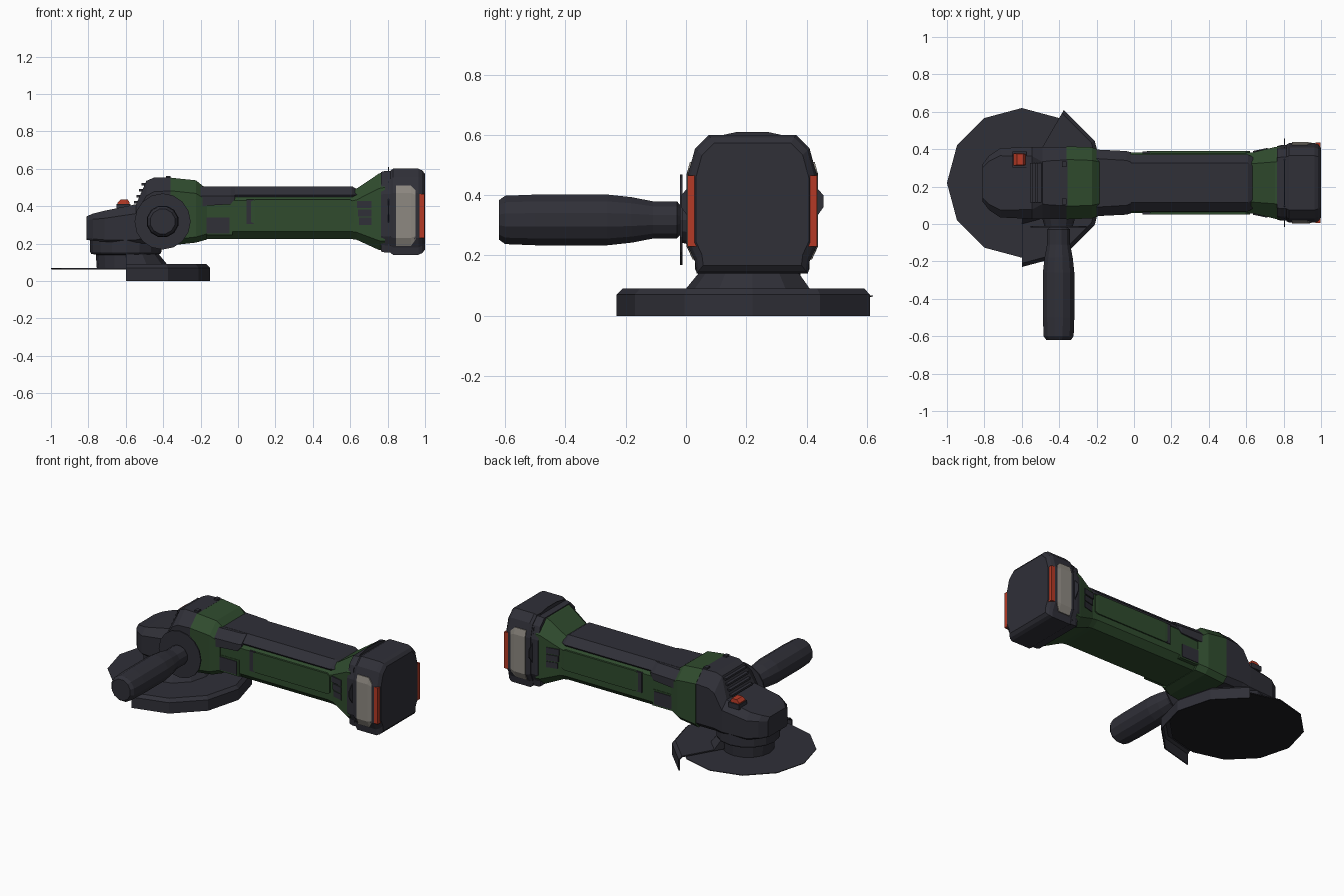
import bpy, bmesh, math
from math import cos, sin, radians, tau

YC = 0.22            # centre line of the tool body
HX = -0.60           # spindle axis


def material(name, rgb):
    m = bpy.data.materials.new(name)
    m.diffuse_color = (*rgb, 1)
    return m


DARK = material("dark grey", (0.029, 0.029, 0.039))
GREEN = material("green", (0.029, 0.071, 0.027))
ORANGE = material("orange", (0.46, 0.042, 0.019))
PALE = material("warm grey", (0.27, 0.25, 0.22))
BLACK = material("near black", (0.012, 0.012, 0.014))


def skin(name, rings, mat):
    """Join rings of equal point count into a closed solid with end caps."""
    bm = bmesh.new()
    vs = [[bm.verts.new(p) for p in r] for r in rings]
    n = len(rings[0])
    for a, b in zip(vs, vs[1:]):
        for i in range(n):
            j = (i + 1) % n
            bm.faces.new((a[i], a[j], b[j], b[i]))
    bm.faces.new(vs[0])
    bm.faces.new(vs[-1])
    bmesh.ops.recalc_face_normals(bm, faces=bm.faces)
    me = bpy.data.meshes.new(name)
    bm.to_mesh(me)
    bm.free()
    me.materials.append(mat)
    ob = bpy.data.objects.new(name, me)
    bpy.context.collection.objects.link(ob)
    return ob


def loft(name, sections, mat, yc=YC):
    """Loft along x; each section is (x, half profile of (offset, z))."""
    rings = []
    for x, half in sections:
        rings.append([(x, yc + h, z) for h, z in half] +
                     [(x, yc - h, z) for h, z in reversed(half)])
    return skin(name, rings, mat)


def octa(x, hw, z0, z1, ct, cb):
    """Chamfered rectangular section."""
    return x, [(hw - ct, z1), (hw, z1 - ct), (hw, z0 + cb), (hw - cb, z0)]


def block(name, x0, x1, hw, z0, z1, mat, yc=YC, hw1=None):
    return loft(name, [(x0, [(hw, z1), (hw, z0)]),
                       (x1, [(hw1 or hw, z1), (hw1 or hw, z0)])], mat, yc)


def lathe(name, prof, n, mat, axis="z", c=(HX, YC), phase=0.0):
    """Turn (radius, height) points about z, or about y with c = (x, z)."""
    rings = []
    for r, h in prof:
        ring = []
        for i in range(n):
            t = tau * i / n + phase
            u, v = c[0] + r * cos(t), c[1] + r * sin(t)
            ring.append((u, v, h) if axis == "z" else (u, h, v))
        rings.append(ring)
    return skin(name, rings, mat)


# cutting disc and spindle collars
lathe("cutting_disc", [(0.4, 0.064), (0.4, 0.068)], 12, DARK)
lathe("disc_underside", [(0.396, 0.062), (0.396, 0.064)], 12, BLACK)
lathe("spindle_collar", [(0.155, 0.068), (0.16, 0.14), (0.185, 0.145),
                         (0.19, 0.155), (0.19, 0.23)], 16, DARK)

# wheel guard: a 150 degree sweep of a thin skirt profile
guard = [(0.15, 0.145), (0.175, 0.145), (0.22, 0.09), (0.43, 0.09), (0.45, 0.07),
         (0.45, 0.0), (0.443, 0.0), (0.443, 0.068), (0.427, 0.082), (0.15, 0.082)]
skin("wheel_guard", [[(HX + r * cos(radians(a)), YC + r * sin(radians(a)), z)
                      for r, z in guard] for a in range(-90, 61, 30)], DARK)

# gear head
loft("gear_head", [octa(-0.81, 0.10, 0.22, 0.345, 0.02, 0.01),
                   octa(-0.775, 0.145, 0.215, 0.36, 0.03, 0.01),
                   octa(-0.715, 0.185, 0.21, 0.375, 0.04, 0.01),
                   octa(-0.545, 0.193, 0.20, 0.41, 0.05, 0.02),
                   octa(-0.49, 0.193, 0.20, 0.535, 0.08, 0.03),
                   octa(-0.45, 0.193, 0.20, 0.552, 0.075, 0.03),
                   octa(-0.355, 0.193, 0.20, 0.552, 0.07, 0.03)], DARK)
for i in range(4):                       # cooling ribs on the sloped face
    x, z = -0.545 + 0.014 * i, 0.415 + 0.032 * i
    block("head_rib", x - 0.012, x + 0.02, 0.105, z, z + 0.012, DARK)
block("lock_button_base", -0.65, -0.575, 0.042, 0.38, 0.412, DARK, 0.345)
loft("lock_button", [(-0.645, [(0.032, 0.418), (0.035, 0.38)]),
                     (-0.625, [(0.030, 0.436), (0.035, 0.38)]),
                     (-0.59, [(0.030, 0.436), (0.035, 0.38)]),
                     (-0.58, [(0.028, 0.42), (0.03, 0.38)])], ORANGE, 0.345)
for s in (-1, 1):
    block("head_screw", -0.385, -0.36, 0.015, 0.53, 0.562, DARK, YC + s * 0.10)

# green collar behind the head
loft("green_collar", [octa(-0.36, 0.195, 0.19, 0.552, 0.07, 0.03),
                      octa(-0.225, 0.19, 0.205, 0.538, 0.07, 0.03),
                      octa(-0.165, 0.168, 0.222, 0.49, 0.06, 0.03)], GREEN)

# main barrel with dark top grip
loft("barrel", [octa(-0.22, 0.162, 0.225, 0.49, 0.06, 0.04),
                octa(0.63, 0.162, 0.225, 0.49, 0.06, 0.04)], GREEN)


def grip(x, d=0.0):
    return x, [(0.105 - d, 0.506 - d), (0.152 - d, 0.46), (0.13 - d, 0.43)]


loft("top_grip", [grip(-0.20), grip(0.61), grip(0.645, 0.02)], DARK)
loft("grip_shoulder", [(-0.225, [(0.13, 0.505), (0.178, 0.455), (0.178, 0.425)]),
                       (-0.205, [(0.13, 0.505), (0.178, 0.455), (0.178, 0.40)]),
                       (-0.04, [(0.12, 0.505), (0.17, 0.455), (0.17, 0.41)]),
                       (-0.015, [(0.11, 0.505), (0.163, 0.455), (0.163, 0.44)])], DARK)

# side details run through the barrel so both sides match
block("side_window", -0.20, -0.045, 0.169, 0.255, 0.34, DARK)
block("side_window_frame", -0.215, -0.03, 0.165, 0.245, 0.35, GREEN)
loft("side_panel", [(0.07, [(0.169, 0.425), (0.169, 0.315)]),
                    (0.09, [(0.170, 0.435), (0.170, 0.305)]),
                    (0.60, [(0.170, 0.435), (0.170, 0.305)]),
                    (0.62, [(0.169, 0.42), (0.169, 0.315)])], GREEN)
block("panel_end", 0.045, 0.085, 0.168, 0.305, 0.435, DARK)

# flared rear and vents
loft("rear_flare", [octa(0.60, 0.162, 0.225, 0.485, 0.06, 0.04),
                    octa(0.635, 0.163, 0.22, 0.494, 0.06, 0.04),
                    octa(0.755, 0.192, 0.165, 0.575, 0.08, 0.05),
                    octa(0.785, 0.195, 0.163, 0.58, 0.08, 0.05)], GREEN)
for i in range(3):
    z = 0.30 + 0.045 * i
    block("vent_slot", 0.635 + 0.006 * (2 - i), 0.715, 0.170, z, z + 0.038, DARK, hw1=0.187)

# battery pack
BATT = [(0.145, 0.60), (0.19, 0.555), (0.213, 0.47), (0.213, 0.23), (0.19, 0.18), (0.185, 0.14)]


def batt(x, k):
    return x, [(h * k, 0.37 + (z - 0.37) * k) for h, z in BATT]


loft("battery_mount", [batt(0.765, 0.925), batt(0.785, 0.945), batt(0.822, 0.945)], DARK)
loft("battery", [batt(0.815, 0.96), batt(0.83, 1.0), batt(0.965, 1.0),
                 batt(0.985, 0.96), batt(1.0, 0.88)], DARK)
plate = [(0.05, 0.61), (0.12, 0.595), (0.19, 0.53), (0.20, 0.44), (0.236, 0.40),
         (0.236, 0.36), (0.20, 0.31), (0.18, 0.18)]
loft("mount_plate", [(0.803, plate), (0.807, plate)], DARK)
SIDE = [(0.207, 0.51), (0.218, 0.47), (0.218, 0.23), (0.198, 0.187)]
loft("battery_side_panel", [(0.845, SIDE), (0.925, SIDE),
                            (0.95, [(0.214, 0.485), (0.215, 0.46),
                                    (0.215, 0.24), (0.213, 0.222)])], PALE)
block("battery_release", 0.97, 0.996, 0.215, 0.23, 0.465, ORANGE)

# side handle with round flange
HC = (-0.403, 0.318)
lathe("handle_flange", [(0.15, -0.02), (0.15, -0.012)], 16, DARK, "y", HC)
lathe("handle_boss", [(0.075, -0.015), (0.09, 0.04)], 12, DARK, "y", HC)
lathe("side_handle", [(0.068, -0.62), (0.083, -0.60), (0.087, -0.50), (0.087, -0.26),
                      (0.078, -0.18), (0.064, -0.11), (0.064, -0.03), (0.04, -0.01)],
      12, DARK, "y", HC, radians(15))
